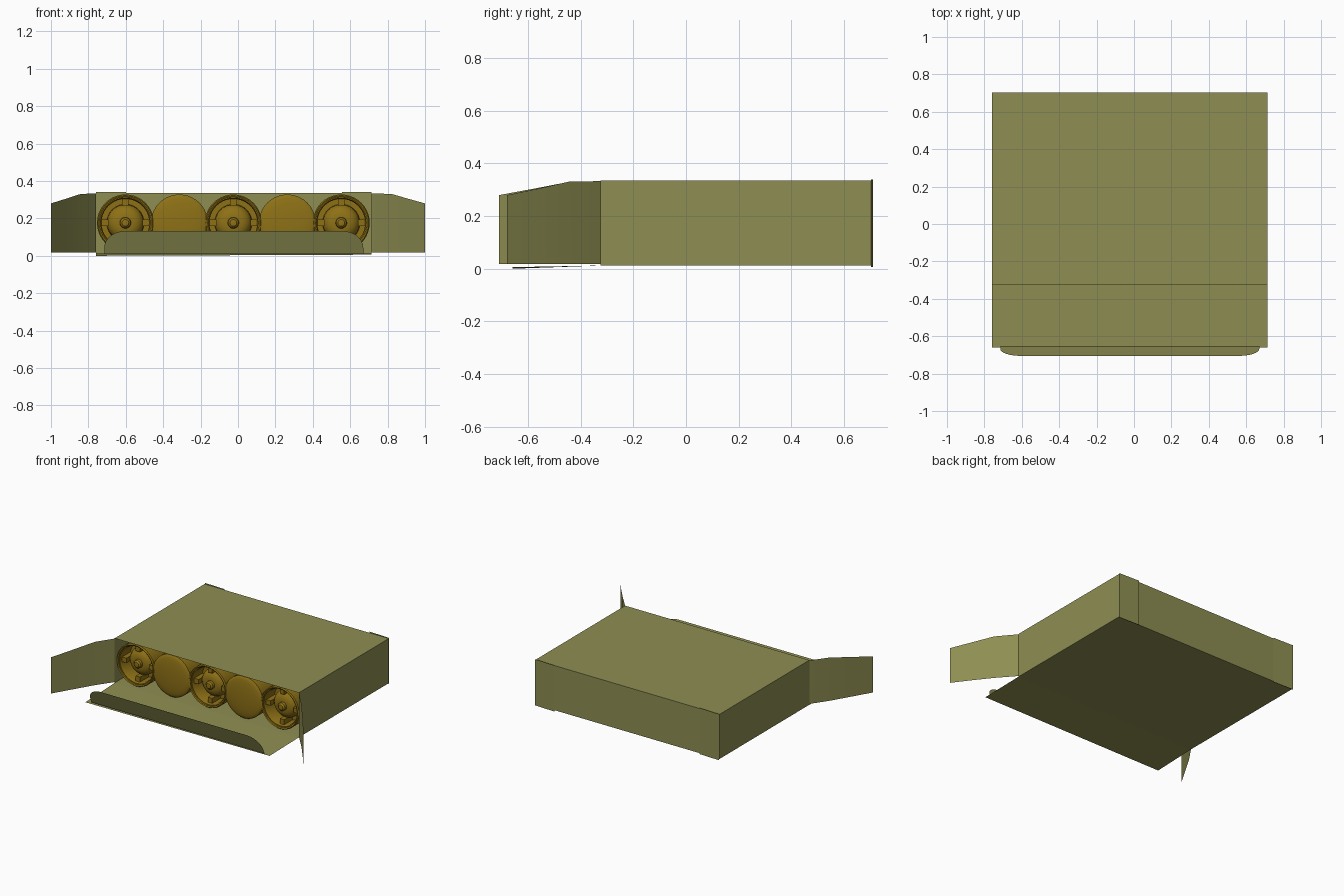
import bpy, bmesh, math
from mathutils import Matrix, Vector

if "Cube" in bpy.data.objects:
    bpy.data.objects.remove(bpy.data.objects["Cube"])


def material(name, rgb):
    m = bpy.data.materials.new(name)
    m.diffuse_color = (*rgb, 1)
    m.use_nodes = True
    m.node_tree.nodes["Principled BSDF"].inputs["Base Color"].default_value = m.diffuse_color
    return m


CARD = material("olive_card", (0.27, 0.27, 0.085))
BRASS = material("dark_gold", (0.27, 0.165, 0.008))


def make(name, verts, faces, mat, smooth=False):
    me = bpy.data.meshes.new(name)
    me.from_pydata(verts, [], faces)
    me.materials.append(mat)
    ob = bpy.data.objects.new(name, me)
    bpy.context.collection.objects.link(ob)
    if smooth:
        bpy.context.view_layer.objects.active = ob
        ob.select_set(True)
        bpy.ops.object.shade_smooth_by_angle(angle=math.radians(35))
        ob.select_set(False)
    return ob


def lathe(name, profile, x, z, n=40):
    # spin (radius, y) points around the y axis through (x, z)
    verts, faces = [], []
    for r, y in profile:
        for i in range(n):
            a = 2 * math.pi * i / n
            verts.append((x + r * math.cos(a), y, z + r * math.sin(a)))
    for k in range(len(profile) - 1):
        for i in range(n):
            j = (i + 1) % n
            faces.append((k * n + i, k * n + j, (k + 1) * n + j, (k + 1) * n + i))
    ob = make(name, verts, faces, BRASS)
    bm = bmesh.new()
    bm.from_mesh(ob.data)
    bmesh.ops.remove_doubles(bm, verts=bm.verts, dist=1e-5)
    bmesh.ops.recalc_face_normals(bm, faces=bm.faces)
    bm.to_mesh(ob.data)
    bm.free()
    bpy.context.view_layer.objects.active = ob
    ob.select_set(True)
    bpy.ops.object.shade_smooth_by_angle(angle=math.radians(35))
    ob.select_set(False)
    return ob


# carton sleeve, open at the front, closed at the back
XL, XR, YF, YB, Z0, Z1 = -0.76, 0.715, -0.325, 0.703, 0.012, 0.335
corners = [(x, y, z) for y in (YF, YB) for x, z in ((XL, Z0), (XR, Z0), (XR, Z1), (XL, Z1))]
make("carton", corners, [(0, 4, 5, 1), (1, 5, 6, 2), (2, 6, 7, 3), (3, 7, 4, 0), (4, 7, 6, 5)], CARD)

# rear tuck tabs that peek out at the corners
for side, x0, x1 in (("left", XL, -0.6), ("right", 0.555, XR)):
    make(f"rear_tab_{side}",
         [(x0, 0.71, 0.006), (x1, 0.704, 0.006), (x1, 0.704, 0.34), (x0, 0.71, 0.34)],
         [(0, 1, 2, 3)], CARD)

# open side flaps
for side, path in (("left", [(XL, YF), (-0.84, -0.44), (-0.92, -0.575), (-1, -0.71)]),
                   ("right", [(XR, YF), (0.82, -0.445), (0.91, -0.56), (1, -0.68)])):
    tops = (0.333, 0.331, 0.305, 0.28)
    v = [(x, y, 0.018) for x, y in path] + [(p[0], p[1], t) for p, t in zip(path, tops)]
    make(f"side_flap_{side}", v, [(i, i + 1, i + 5, i + 4) for i in range(3)], CARD, True)

# lowered front flap
make("front_flap", [(XL, YF, Z0), (XR, YF, Z0), (XR, -0.66, 0.006), (XL, -0.66, 0.0)],
     [(0, 3, 2, 1)], CARD)

# upright tuck lip with rounded upper corners
a, b, rx, rz = -0.715, 0.67, 0.11, 0.09
outline = [(a, 0.01), (b, 0.01)]
for i in range(9):
    t = math.pi / 2 * i / 8
    outline.append((b - rx + rx * math.cos(t), 0.132 - rz + rz * math.sin(t)))
for i in range(9):
    t = math.pi / 2 * (1 + i / 8)
    outline.append((a + rx + rx * math.cos(t), 0.132 - rz + rz * math.sin(t)))
make("tuck_lip", [(x, -0.655 - 0.05 * (z - 0.01) / 0.122, z) for x, z in outline],
     [tuple(range(len(outline)))], CARD)

# five round shells, alternating nose and tail toward the opening
R, CZ = 0.152, 0.176
dome = [(R * math.sin(t), -0.307 - 0.02 * math.cos(t))
        for t in [math.pi / 2 * i / 6 for i in range(7)]]
nose_profile = dome + [(R, 0.0), (0.13, 0.55), (0.0, 0.6)]
hub = [(0.032 + 0.066 * math.sin(t), -0.275 + 0.055 * (1 - math.cos(t)))
       for t in [math.pi / 2 * i / 6 for i in range(7)]]
tail_profile = ([(0, -0.305), (0.018, -0.302), (0.028, -0.292), (0.03, -0.275)] + hub +
                [(0.1, -0.19), (0.128, -0.19), (0.128, -0.285), (0.134, -0.3),
                 (0.138, -0.3), (0.138, -0.312), (0.146, -0.316), (R, -0.308),
                 (R, 0.5), (0.1, 0.65), (0.0, 0.68)])
for k in range(5):
    x = -0.602 + 0.2885 * k
    if k % 2:
        lathe(f"shell_nose_{k + 1}", nose_profile, x, CZ)
        continue
    lathe(f"shell_tail_{k + 1}", tail_profile, x, CZ)
    # four lugs bridging the hub and the outer ring
    bm = bmesh.new()
    for q in range(4):
        m = (Matrix.Translation(Vector((x, -0.235, CZ))) @ Matrix.Rotation(q * math.pi / 2, 4, 'Y')
             @ Matrix.Translation(Vector((0.113, 0, 0))) @ Matrix.Diagonal((0.045, 0.1, 0.035, 1)))
        bmesh.ops.create_cube(bm, size=1, matrix=m)
    me = bpy.data.meshes.new("lugs")
    bm.to_mesh(me)
    bm.free()
    me.materials.append(BRASS)
    bpy.context.collection.objects.link(bpy.data.objects.new(f"shell_lugs_{k + 1}", me))
